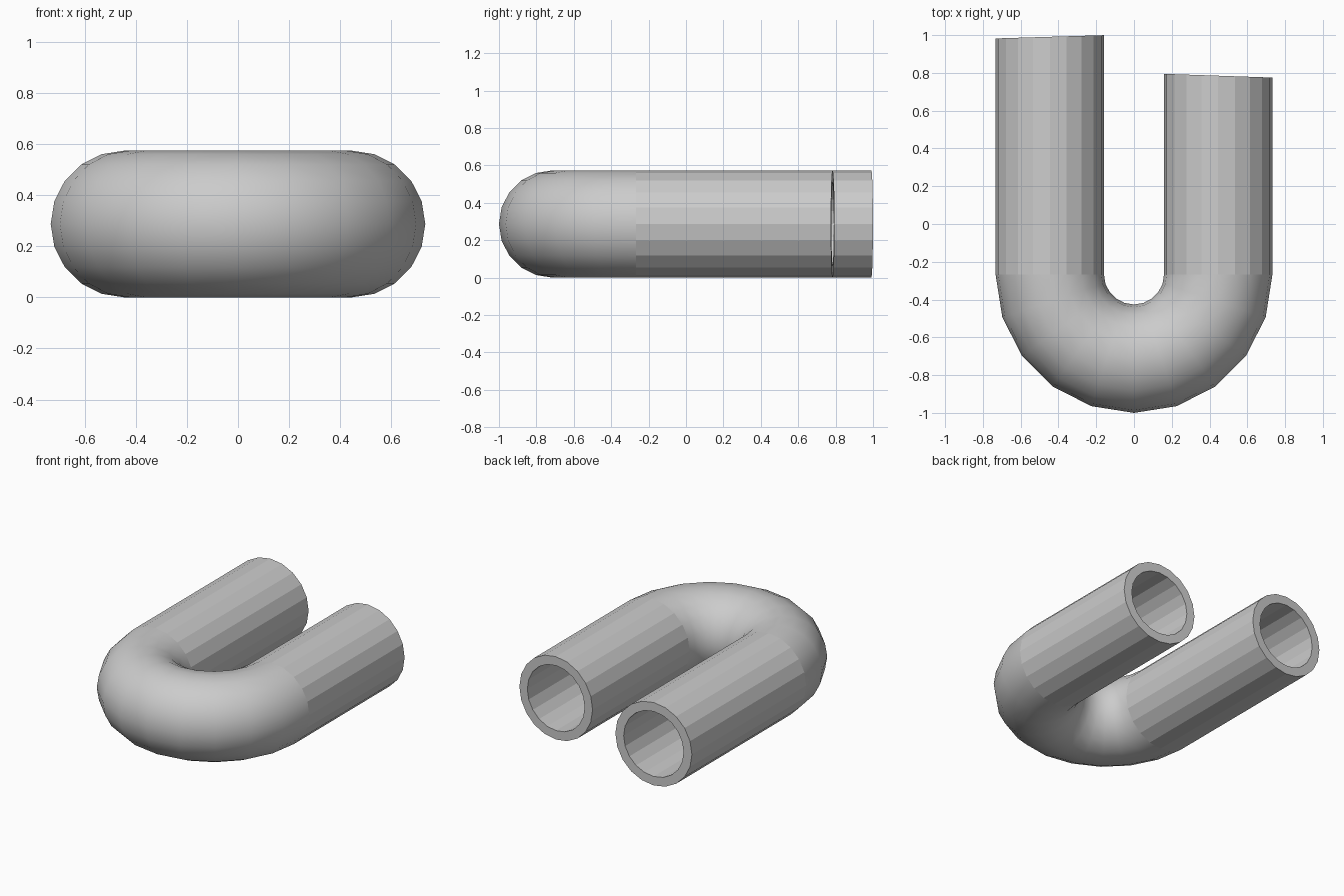
import bpy, bmesh
from math import sin, cos, pi

if "Cube" in bpy.data.objects:
    bpy.data.objects.remove(bpy.data.objects["Cube"])

SIDES, BEND_STEPS = 20, 10
R_OUT, R_IN = 0.287, 0.225      # tube radii
R_BEND, BEND_Y = 0.446, -0.267  # bend centre line

bm = bmesh.new()


def ring(radius, angle, end_y=None, slope=0.0):
    """Tube section at a bend angle (0 = right arm, pi = left arm)."""
    verts = []
    for i in range(SIDES):
        a = 2 * pi * i / SIDES
        d = R_BEND + radius * cos(a)
        x, y = d * cos(angle), BEND_Y - d * sin(angle)
        if end_y is not None:
            y = end_y - slope * radius * cos(a)
        verts.append(bm.verts.new((x, y, R_OUT + radius * sin(a))))
    return verts


def bridge(r1, r2, smooth=False):
    for i in range(SIDES):
        j = (i + 1) % SIDES
        bm.faces.new((r1[i], r1[j], r2[j], r2[i])).smooth = smooth


def wall(radius):
    """Flat-faced arm, smooth bend, flat-faced arm."""
    rings = [ring(radius, 0, 0.785, 0.034)]
    rings += [ring(radius, pi * k / BEND_STEPS) for k in range(BEND_STEPS + 1)]
    rings.append(ring(radius, pi, 0.991, 0.03))
    for k in range(len(rings) - 1):
        bridge(rings[k], rings[k + 1], 0 < k < len(rings) - 2)
    return rings


# outer and inner walls joined by the end rims
outer, inner = wall(R_OUT), wall(R_IN)
for k in (0, -1):
    bridge(outer[k], inner[k])

bmesh.ops.recalc_face_normals(bm, faces=bm.faces)
# sharp seam where the arms meet the bend
for e in bm.edges:
    e.smooth = all(f.smooth for f in e.link_faces)

mesh = bpy.data.meshes.new("u_bend_pipe")
bm.to_mesh(mesh)
bm.free()
bpy.context.collection.objects.link(bpy.data.objects.new("u_bend_pipe", mesh))
